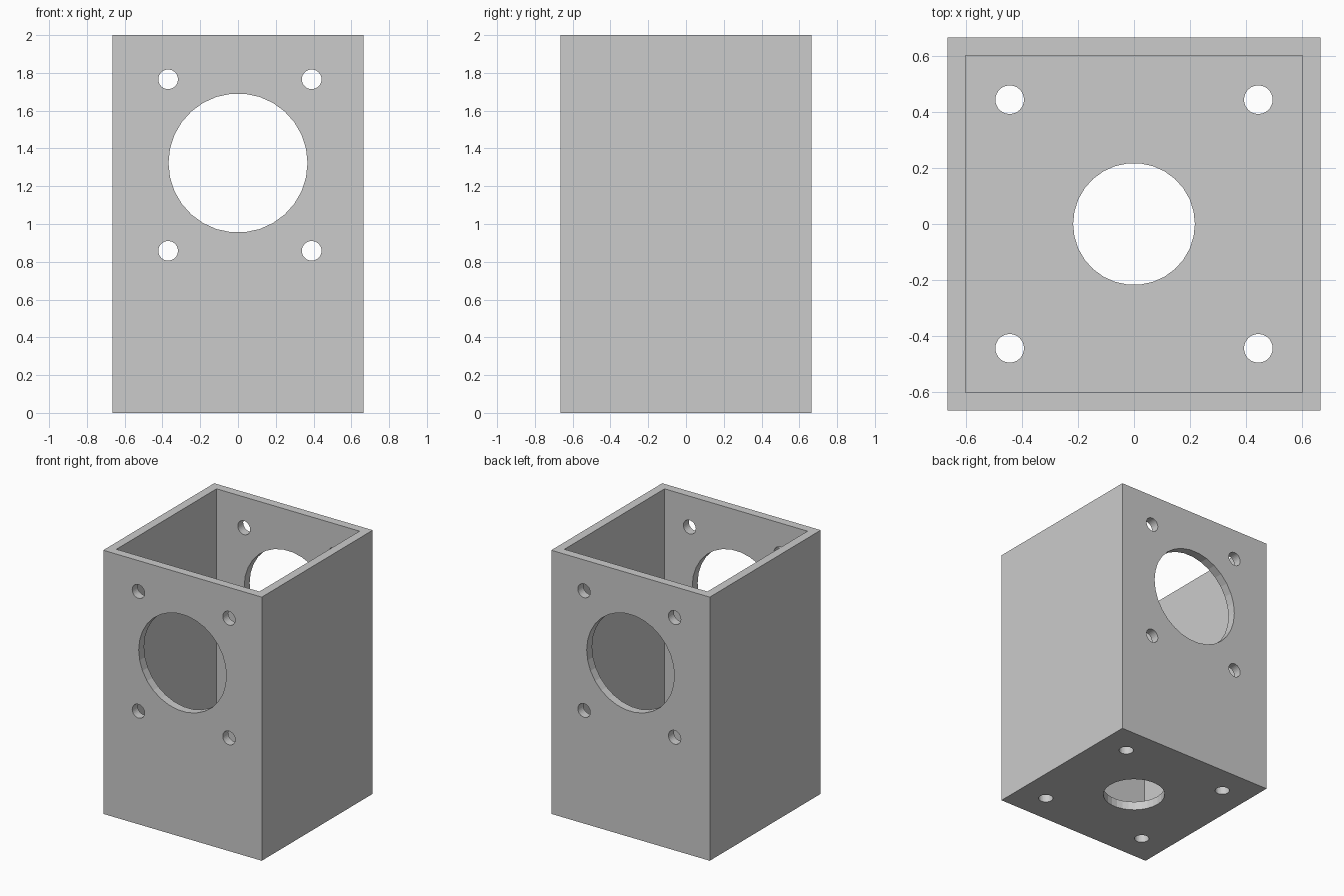
import bpy
import bmesh
from math import pi
from mathutils import Matrix, Vector

HALF, HEIGHT, WALL = 0.665, 2.0, 0.065

if "Cube" in bpy.data.objects:
    bpy.data.objects.remove(bpy.data.objects["Cube"], do_unlink=True)

grey = bpy.data.materials.new("plain grey")
grey.use_nodes = True
colour = (0.6, 0.6, 0.6, 1)
grey.diffuse_color = colour
grey.node_tree.nodes["Principled BSDF"].inputs["Base Color"].default_value = colour


def make_object(name, bm):
    bmesh.ops.recalc_face_normals(bm, faces=bm.faces)
    mesh = bpy.data.meshes.new(name)
    bm.to_mesh(mesh)
    bm.free()
    mesh.materials.append(grey)
    obj = bpy.data.objects.new(name, mesh)
    bpy.context.collection.objects.link(obj)
    return obj


def add_box(bm, low, high):
    low, high = Vector(low), Vector(high)
    matrix = Matrix.Translation((low + high) / 2) @ Matrix.Diagonal((high - low).to_4d())
    bmesh.ops.create_cube(bm, size=1, matrix=matrix)


def add_drill(bm, centre, radius, depth, sides, along_y=False):
    turn = Matrix.Rotation(pi / 2, 4, "X") if along_y else Matrix.Identity(4)
    # Vertices of the circle lie on the horizontal axis
    spin = Matrix.Rotation(pi / 2, 4, "Z")
    bmesh.ops.create_cone(bm, cap_ends=True, segments=sides, radius1=radius,
                          radius2=radius, depth=depth,
                          matrix=Matrix.Translation(centre) @ turn @ spin)


# Open-topped housing
bm = bmesh.new()
add_box(bm, (-HALF, -HALF, 0), (HALF, HALF, HEIGHT))
housing = make_object("housing", bm)

# Inner cavity
bm = bmesh.new()
inner = HALF - WALL
add_box(bm, (-inner, -inner, WALL), (inner, inner, HEIGHT + 0.2))
cavity = make_object("cavity_cutter", bm)

# Holes through the front and back walls
bm = bmesh.new()
add_drill(bm, (0, 0, 1.323), 0.368, 2, 30, along_y=True)
for x in (-0.37, 0.39):
    for z in (0.858, 1.766):
        add_drill(bm, (x, 0, z), 0.052, 2, 30, along_y=True)
wall_drills = make_object("wall_hole_cutter", bm)

# Holes through the floor
bm = bmesh.new()
add_drill(bm, (0, 0, 0), 0.217, 0.4, 30)
for x in (-0.443, 0.443):
    for y in (-0.443, 0.443):
        add_drill(bm, (x, y, 0), 0.051, 0.4, 30)
floor_drills = make_object("floor_hole_cutter", bm)

for cutter in (cavity, wall_drills, floor_drills):
    cut = housing.modifiers.new(cutter.name, "BOOLEAN")
    cut.operation = "DIFFERENCE"
    cut.solver = "EXACT"
    cut.object = cutter
    cutter.hide_render = True
    cutter.hide_viewport = True
